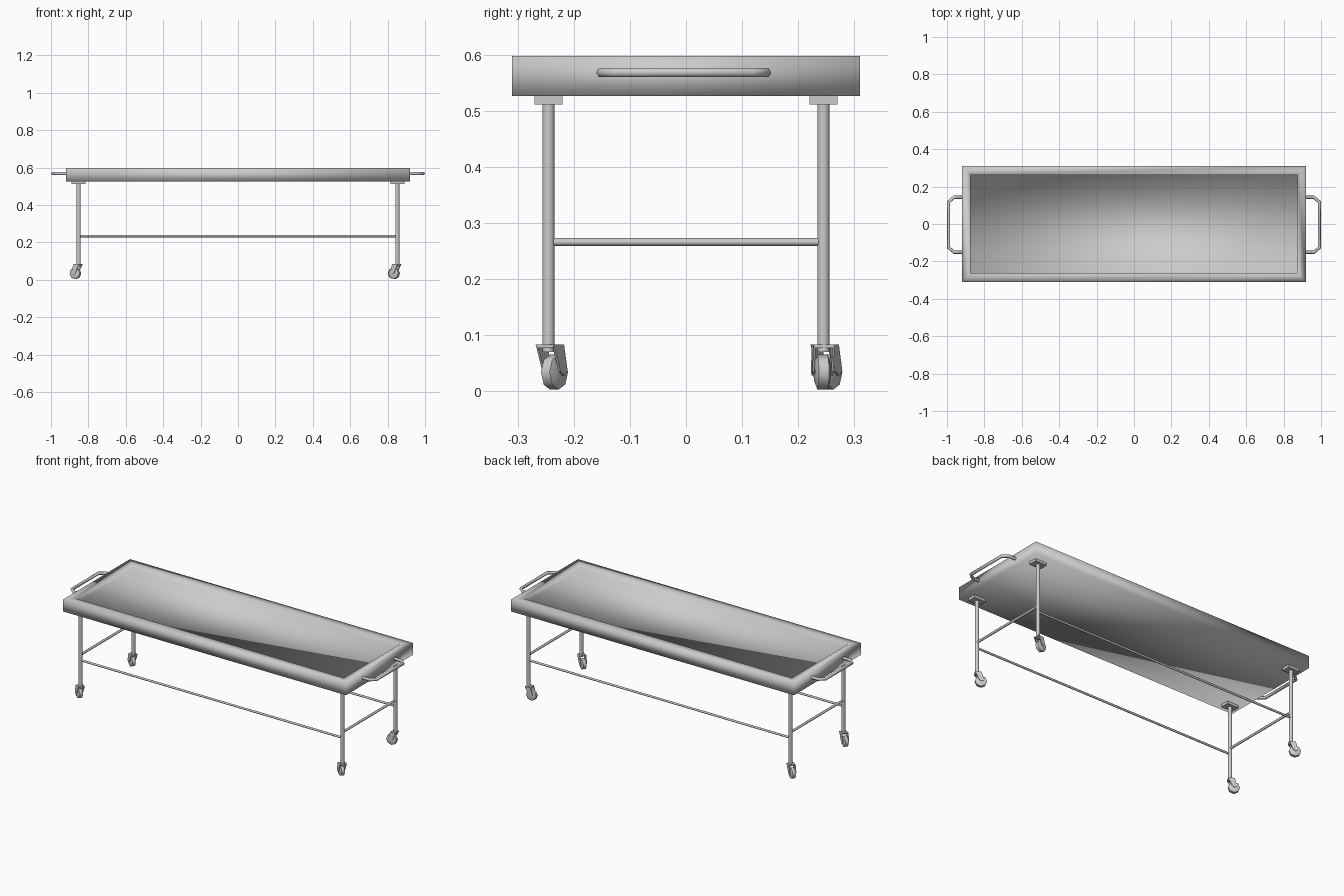
import bpy, bmesh, math
from mathutils import Vector, Matrix

if "Cube" in bpy.data.objects:
    bpy.data.objects.remove(bpy.data.objects["Cube"])


def finish(name, bm, angle=None):
    bmesh.ops.recalc_face_normals(bm, faces=bm.faces)
    me = bpy.data.meshes.new(name)
    bm.to_mesh(me)
    bm.free()
    ob = bpy.data.objects.new(name, me)
    bpy.context.collection.objects.link(ob)
    if angle is not None:
        bpy.ops.object.select_all(action='DESELECT')
        ob.select_set(True)
        bpy.context.view_layer.objects.active = ob
        bpy.ops.object.shade_smooth_by_angle(angle=math.radians(angle))
    return ob


def add_box(bm, center, size, m=Matrix()):
    mat = m @ Matrix.Translation(center) @ Matrix.Diagonal((*size, 1))
    bmesh.ops.create_cube(bm, size=1, matrix=mat)


def add_rod(bm, a, b, r, m=Matrix(), sides=10, r2=None):
    a, b = Vector(a), Vector(b)
    d = b - a
    rot = d.to_track_quat('Z', 'Y').to_matrix().to_4x4()
    bmesh.ops.create_cone(bm, cap_ends=True, segments=sides, radius1=r,
                          radius2=r if r2 is None else r2, depth=d.length,
                          matrix=m @ Matrix.Translation((a + b) / 2) @ rot)


# tray: box with a broad rim sloping into a shallow recessed bed
bm = bmesh.new()
add_box(bm, (0, 0, 0.5615), (1.84, 0.62, 0.071))
bm.normal_update()
top = [f for f in bm.faces if f.normal.z > 0.9]
bmesh.ops.inset_region(bm, faces=top, thickness=0.047, use_even_offset=True)
bed = bmesh.ops.extrude_discrete_faces(bm, faces=top)["faces"][0]
bmesh.ops.translate(bm, verts=bed.verts[:], vec=(0, 0, -0.03))
finish("tray", bm, 180)

# end handles: bent tubes with chamfered corners
for s, side in ((-1, "left"), (1, "right")):
    cu = bpy.data.curves.new(side + "_handle", 'CURVE')
    cu.dimensions = '3D'
    cu.bevel_depth = 0.009
    cu.bevel_resolution = 1
    cu.use_fill_caps = True
    half = [(0.915, 0.147), (0.962, 0.147), (0.991, 0.122)]
    pts = half + [(x, -y) for x, y in reversed(half)]
    sp = cu.splines.new('POLY')
    sp.points.add(len(pts) - 1)
    for p, (x, y) in zip(sp.points, pts):
        p.co = (s * x, y - 0.004, 0.568, 1)
    bpy.context.collection.objects.link(bpy.data.objects.new(side + "_handle", cu))

LX, LY = 0.852, 0.245

# cross rails between the legs
for s, side, face in ((-1, "left", "front"), (1, "right", "back")):
    bm = bmesh.new()
    add_rod(bm, (s * LX, -LY, 0.266), (s * LX, LY, 0.266), 0.007)
    finish(side + "_end_rail", bm, 50)
    bm = bmesh.new()
    add_rod(bm, (-LX, s * LY, 0.233), (LX, s * LY, 0.233), 0.006)
    finish(face + "_long_rail", bm, 50)

# legs, mounting pads and swivelled casters; last pair is the trail direction
corners = [("front_left", -1, -1, (-0.85, 0.5)), ("front_right", 1, -1, (-0.8, 0.5)),
           ("back_left", -1, 1, (-0.85, 0.5)), ("back_right", 1, 1, (-1, -0.1))]
for name, sx, sy, trail in corners:
    x, y = sx * LX, sy * LY
    bm = bmesh.new()
    add_rod(bm, (x, y, 0.07), (x, y, 0.52), 0.011)
    finish(name + "_leg", bm, 50)

    bm = bmesh.new()
    add_box(bm, (x, y, 0.5195), (0.075, 0.05, 0.017))
    finish(name + "_pad", bm)

    m = Matrix.Translation((x, y, 0)) @ Matrix.Rotation(math.atan2(trail[1], trail[0]), 4, 'Z')
    bm = bmesh.new()
    add_box(bm, (0.004, 0, 0.08), (0.034, 0.034, 0.006), m)
    for s in (-1, 1):
        # fork plate tapering back to the axle
        prof = [(-0.013, 0.083), (0.022, 0.083), (0.034, 0.036), (0.022, 0.028), (0.01, 0.036)]
        f = bm.faces.new([bm.verts.new(m @ Vector((px, s * 0.015, pz))) for px, pz in prof])
        ex = bmesh.ops.extrude_face_region(bm, geom=[f])["geom"]
        bmesh.ops.translate(bm, vec=m.to_3x3() @ Vector((0, s * 0.004, 0)),
                            verts=[v for v in ex if isinstance(v, bmesh.types.BMVert)])
    finish(name + "_caster_fork", bm, 30)

    # low-poly wheel with tapered shoulders
    bm = bmesh.new()
    add_rod(bm, (0.02, -0.009, 0.034), (0.02, 0.009, 0.034), 0.031, m, 8)
    for s in (-1, 1):
        add_rod(bm, (0.02, s * 0.009, 0.034), (0.02, s * 0.014, 0.034), 0.031, m, 8, 0.018)
    finish(name + "_caster_wheel", bm, 60)
